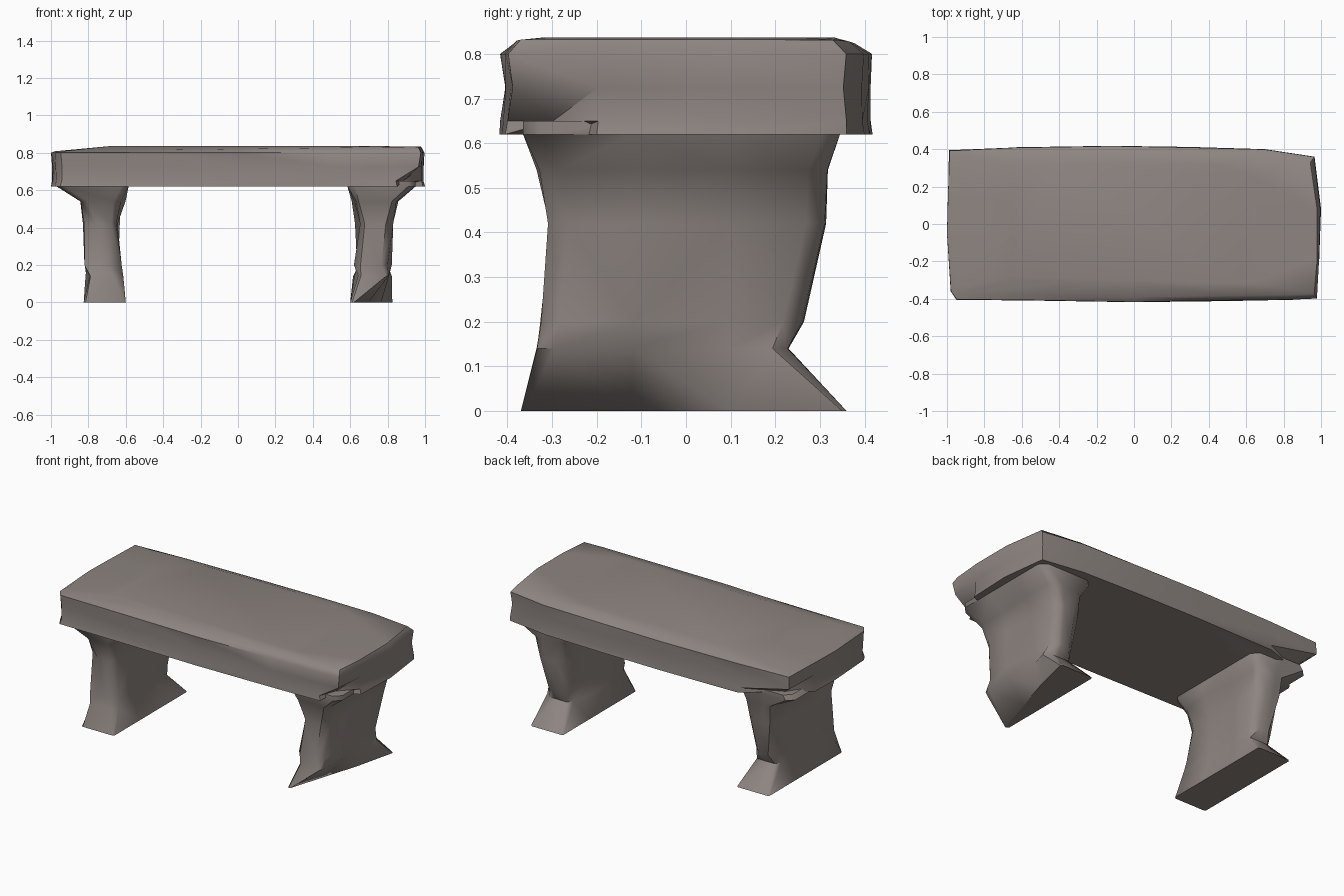
import bpy, bmesh, math, random

random.seed(4)
old = bpy.data.objects.get("Cube")
if old:
    bpy.data.objects.remove(old, do_unlink=True)

# Weathered stone colour
STONE = (0.27, 0.235, 0.22, 1)
stone = bpy.data.materials.new("warm grey stone")
stone.use_nodes = True
stone.diffuse_color = STONE
bsdf = stone.node_tree.nodes["Principled BSDF"]
bsdf.inputs["Base Color"].default_value = STONE
bsdf.inputs["Roughness"].default_value = 0.9


def loft(name, rings):
    """Skin a stack of equal rings, closing the bottom and the top."""
    bm = bmesh.new()
    rows = [[bm.verts.new(p) for p in ring] for ring in rings]
    n = len(rows[0])
    for low, high in zip(rows, rows[1:]):
        for i in range(n):
            j = (i + 1) % n
            # Irregular triangulation gives the chipped facets
            if random.random() < 0.5:
                tris = ((low[i], low[j], high[j]), (low[i], high[j], high[i]))
            else:
                tris = ((low[i], low[j], high[i]), (low[j], high[j], high[i]))
            for t in tris:
                bm.faces.new(t)
    bm.faces.new(rows[0][::-1])
    bm.faces.new(rows[-1])
    bmesh.ops.recalc_face_normals(bm, faces=bm.faces)
    mesh = bpy.data.meshes.new(name)
    bm.to_mesh(mesh)
    bm.free()
    mesh.materials.append(stone)
    obj = bpy.data.objects.new(name, mesh)
    bpy.context.collection.objects.link(obj)
    bpy.ops.object.select_all(action='DESELECT')
    obj.select_set(True)
    bpy.context.view_layer.objects.active = obj
    bpy.ops.object.shade_smooth_by_angle(angle=math.radians(50))


# Seat slab: an irregular outline with worn upper edges
OUTLINE = [(-0.95, -0.405), (-0.5, -0.41), (0, -0.418), (0.5, -0.412), (0.85, -0.405),
           (0.98, -0.40), (0.99, -0.2), (1.0, 0.08), (0.965, 0.36), (0.70, 0.40),
           (0.3, 0.412), (-0.12, 0.418), (-0.65, 0.41), (-0.99, 0.395),
           (-0.995, 0.15), (-1.0, -0.05), (-0.98, -0.36)]


def slab_ring(z, sx=1, sy=1, chip=0.0, tilt=0.0, undercut=0.0):
    ring = []
    for x, y in OUTLINE:
        # Two opposite lower corners are broken away
        if (x > 0.9 and y < -0.3) or (x < -0.9 and y > 0.3):
            x *= 1 - 0.13 * undercut
            y *= 1 - 0.35 * undercut
        wear = random.uniform(0, chip)
        ring.append((x * (sx - wear / 2), y * (sy - wear), z + tilt * x))
    return ring


loft("seat_slab", [slab_ring(0.62, undercut=1), slab_ring(0.65, undercut=0.7, chip=0.02),
                   slab_ring(0.725, chip=0.035), slab_ring(0.80, chip=0.01),
                   slab_ring(0.82, 0.99, 0.94, 0.03, 0.012),
                   slab_ring(0.837, 0.68, 0.80, 0.08)])

# Legs: height, inner x, outer x, front y, back y, corner cut
LOWER = [(0.00, 0.60, 0.825, -0.37, 0.36, 0.01),
         (0.14, 0.61, 0.825, -0.335, 0.23, 0.03),
         (0.20, 0.615, 0.825, -0.33, 0.265, 0.04),
         (0.42, 0.625, 0.835, -0.31, 0.315, 0.04)]
RIGHT_TOP = [(0.54, 0.60, 0.85, -0.335, 0.32, 0.04),
             (0.62, 0.585, 0.97, -0.365, 0.345, 0.04),
             (0.65, 0.59, 0.95, -0.365, 0.345, 0.04)]
LEFT_TOP = [(0.54, 0.60, 0.88, -0.335, 0.32, 0.04),
            (0.62, 0.585, 0.95, -0.365, 0.345, 0.04),
            (0.65, 0.59, 0.95, -0.365, 0.345, 0.04)]


def leg(name, side, sections, broken_toe=False):
    rings = []
    for k, (z, a, b, f, r, c) in enumerate(sections):
        wear = 0.035 if 0 < k < 5 else 0
        mid = (a + b) / 2
        pts = [(a + c, f), (b - c, f), (b, f + c), (b, -0.12), (b, 0.1),
               (b, r - c), (b - c, r), (mid, r), (a + c, r), (a, r - c),
               (a, 0.1), (a, -0.12), (a, f + c)]
        ring = []
        for x, y in pts:
            # The outer front toe tapers away along a diagonal
            if broken_toe and k == 0:
                x = min(x, a + 0.02 + (b - a) * (y - f) / (r - f))
            # Wear only ever cuts inward
            x += math.copysign(random.uniform(0, wear), mid - x)
            y *= 1 - random.uniform(0, wear)
            ring.append((side * x, y, z))
        rings.append(ring)
    loft(name, rings)


leg("left_leg", 1, LOWER + LEFT_TOP, broken_toe=True)
leg("right_leg", -1, LOWER + RIGHT_TOP)
